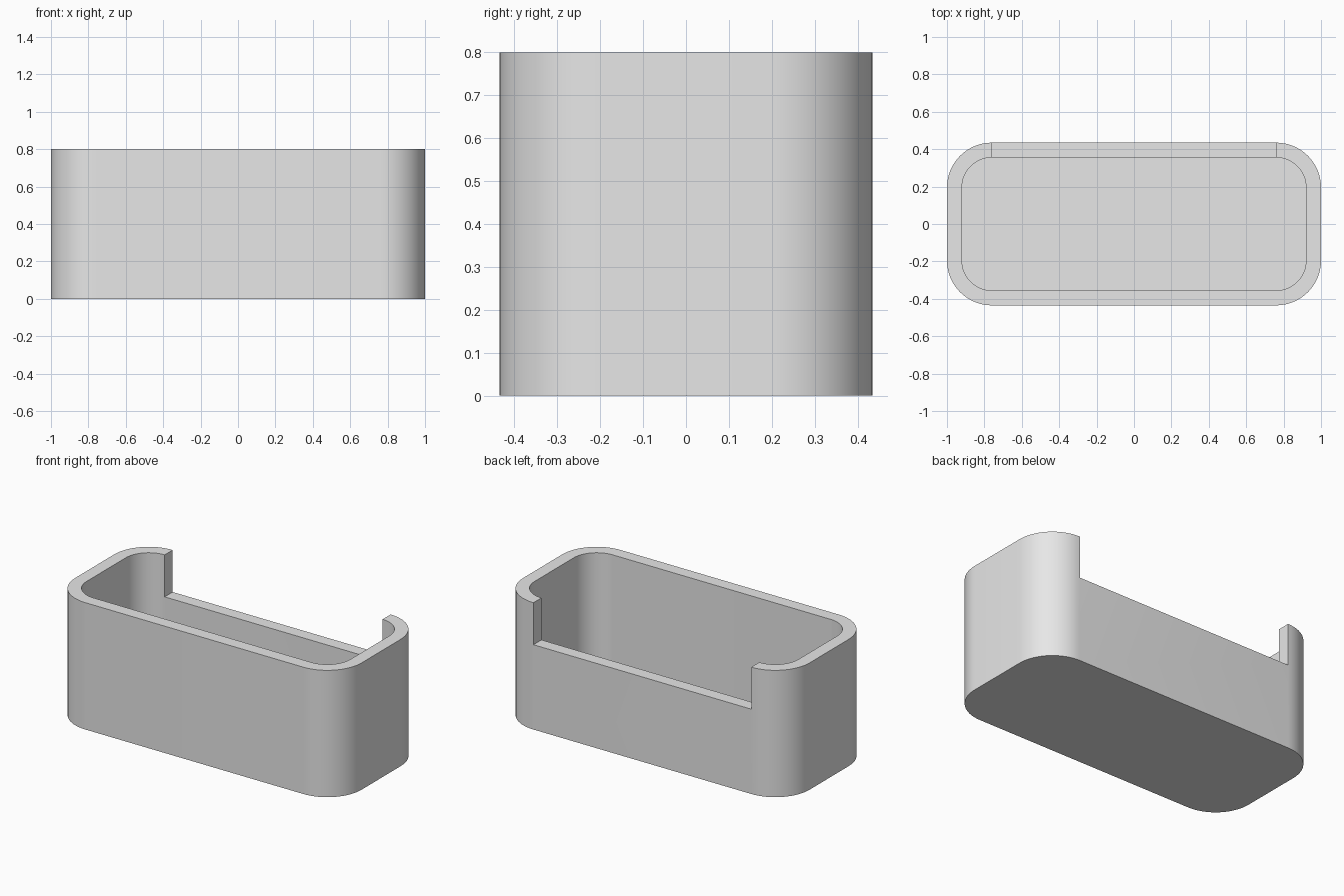
import bpy, bmesh
from math import sin, cos, pi, radians

if "Cube" in bpy.data.objects:
    bpy.data.objects.remove(bpy.data.objects["Cube"], do_unlink=True)

HALF_X, HALF_Y, HEIGHT = 1.0, 0.435, 0.8
RADIUS, WALL, FLOOR = 0.24, 0.08, 0.08
NOTCH_Z = 0.535
STEPS = 16

grey = bpy.data.materials.new("plain_grey")
grey.use_nodes = True
colour = (0.8, 0.8, 0.8, 1)
grey.diffuse_color = colour
grey.node_tree.nodes["Principled BSDF"].inputs["Base Color"].default_value = colour


def extruded(name, outline, z0, z1):
    """Prism from a counter-clockwise outline."""
    bm = bmesh.new()
    base = bm.faces.new([bm.verts.new((x, y, z0)) for x, y in outline])
    top = bmesh.ops.extrude_face_region(bm, geom=[base])["geom"]
    for v in top:
        if isinstance(v, bmesh.types.BMVert):
            v.co.z = z1
    bmesh.ops.recalc_face_normals(bm, faces=bm.faces)
    mesh = bpy.data.meshes.new(name)
    bm.to_mesh(mesh)
    bm.free()
    mesh.materials.append(grey)
    obj = bpy.data.objects.new(name, mesh)
    bpy.context.collection.objects.link(obj)
    return obj


def rounded_rect(hx, hy, r):
    points = []
    for k, (sx, sy) in enumerate([(1, 1), (-1, 1), (-1, -1), (1, -1)]):
        for i in range(STEPS + 1):
            a = (k + i / STEPS) * pi / 2
            points.append((sx * (hx - r) + r * cos(a), sy * (hy - r) + r * sin(a)))
    return points


# Outer body, hollow and back opening
tray = extruded("open_tray", rounded_rect(HALF_X, HALF_Y, RADIUS), 0, HEIGHT)
cavity = extruded("cavity_cutter",
                  rounded_rect(HALF_X - WALL, HALF_Y - WALL, RADIUS - WALL), FLOOR, HEIGHT + 0.2)
nx = HALF_X - RADIUS
notch = extruded("back_notch_cutter",
                 [(-nx, 0.2), (nx, 0.2), (nx, 0.6), (-nx, 0.6)], NOTCH_Z, HEIGHT + 0.2)

bpy.ops.object.select_all(action='DESELECT')
bpy.context.view_layer.objects.active = tray
tray.select_set(True)
for cutter in (cavity, notch):
    cutter.hide_render = True
    mod = tray.modifiers.new(cutter.name, 'BOOLEAN')
    mod.operation = 'DIFFERENCE'
    mod.solver = 'EXACT'
    mod.object = cutter
    bpy.ops.object.modifier_apply(modifier=mod.name)
    bpy.data.objects.remove(cutter, do_unlink=True)

# Smooth corners, crisp rims
bpy.ops.object.shade_smooth_by_angle(angle=radians(30))
